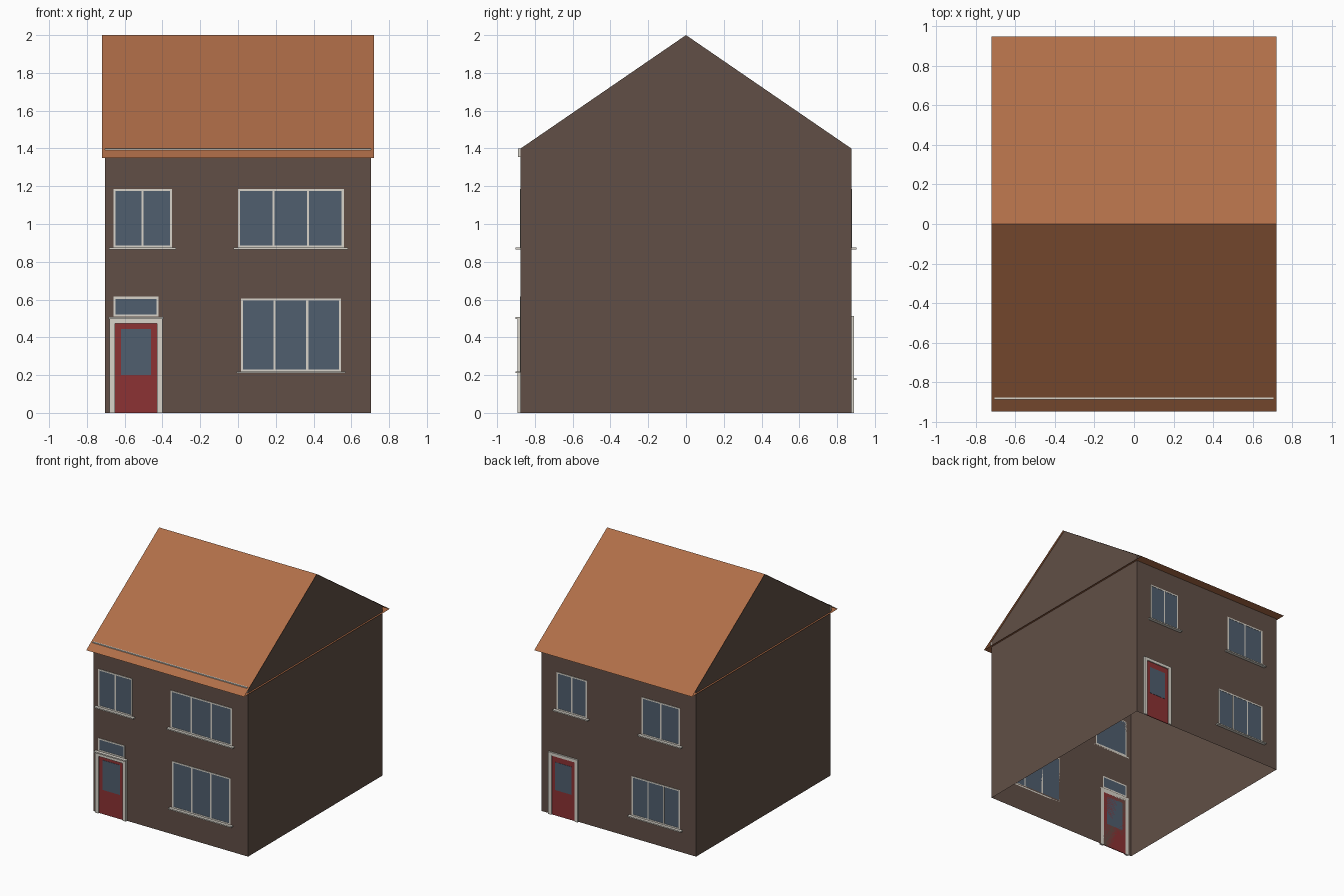
import bpy, bmesh

if "Cube" in bpy.data.objects:
    bpy.data.objects.remove(bpy.data.objects["Cube"])

W, D, H, TOP = 0.705, 0.875, 1.40, 2.0        # half width, half depth, wall height, ridge
RW, RD, RZ = 0.72, 0.95, 1.35                 # roof half width, half depth, eave height


def material(name, hex_rgb):
    m = bpy.data.materials.new(name)
    lin = [((c / 255 + 0.055) / 1.055) ** 2.4 for c in hex_rgb]
    m.diffuse_color = (*lin, 1)
    m.use_nodes = True
    m.node_tree.nodes["Principled BSDF"].inputs["Base Color"].default_value = m.diffuse_color
    return m


BRICK = material("brick", (97, 79, 70))
TILE = material("roof_tile", (176, 110, 72))
TRIM = material("trim", (216, 212, 202))
GLASS = material("glass", (80, 94, 110))
RED = material("door_red", (140, 50, 52))


def mesh_object(name, verts, faces, mat):
    me = bpy.data.meshes.new(name)
    me.from_pydata(verts, [], faces)
    me.materials.append(mat)
    ob = bpy.data.objects.new(name, me)
    bpy.context.collection.objects.link(ob)
    return ob


def boxes(name, parts, side, mat):
    """Boxes on a facade: each (u0, u1, z0, z1, depth), u runs left to right as seen
    from outside; side -1 is the front, +1 the back."""
    bm = bmesh.new()
    for u0, u1, z0, z1, d in parts:
        res = bmesh.ops.create_cube(bm, size=1)
        for v in res["verts"]:
            u = (u0 + u1) / 2 + v.co.x * (u1 - u0)
            z = (z0 + z1) / 2 + v.co.z * (z1 - z0)
            out = D + (v.co.y + 0.5) * d
            v.co = (-side * u, side * out, z)
    bmesh.ops.recalc_face_normals(bm, faces=bm.faces)
    me = bpy.data.meshes.new(name)
    bm.to_mesh(me)
    bm.free()
    me.materials.append(mat)
    ob = bpy.data.objects.new(name, me)
    bpy.context.collection.objects.link(ob)


def window(name, side, u0, u1, z0, z1, panes, sill=True):
    t, d = 0.011, 0.004
    bars = [(u0, u1, z0, z0 + t, d), (u0, u1, z1 - t, z1, d)]
    for i in range(panes + 1):
        u = u0 + (u1 - u0 - t) * i / panes
        bars.append((u, u + t, z0 + t, z1 - t, d))
    boxes(name + "_frame", bars, side, TRIM)
    boxes(name + "_glass", [(u0 + t, u1 - t, z0 + t, z1 - t, 0.002)], side, GLASS)
    if sill:
        boxes(name + "_sill", [(u0 - 0.023, u1 + 0.023, z0 - 0.01, z0, 0.027)], side, TRIM)


def door(name, side, u0, u1, top, depth, g0, g1):
    t = 0.03
    boxes(name + "_frame", [(u0, u0 + t, 0, top, depth), (u1 - t, u1, 0, top, depth),
                            (u0 + t, u1 - t, top - 0.025, top, depth)], side, TRIM)
    boxes(name + "_panel", [(u0 + t, u1 - t, 0, top - 0.025, 0.006)], side, RED)
    boxes(name + "_glass", [(u0 + 0.06, u1 - 0.06, g0, g1, 0.008)], side, GLASS)


# Open-bottomed wall shell
ring = [(-W, -D), (W, -D), (W, D), (-W, D)]
mesh_object("walls", [(x, y, z) for z in (0, H) for x, y in ring],
            [(i, (i + 1) % 4, (i + 1) % 4 + 4, i + 4) for i in range(4)], BRICK)

# Gable triangles
for s, side in ((1, "right"), (-1, "left")):
    mesh_object("gable_" + side, [(s * W, -D * s, H), (s * W, D * s, H), (s * W, 0, TOP)],
                [(0, 1, 2)], BRICK)

# Roof sheets with a flat soffit, open at the ends
prof = [(-RD, RZ), (RD, RZ), (0, TOP)]
mesh_object("roof", [(x, y, z) for x in (-RW, RW) for y, z in prof],
            [(i, (i + 1) % 3, (i + 1) % 3 + 3, i + 3)[::-1] for i in range(3)], TILE)

# Front gutter board
boxes("gutter_board", [(-W, W, 1.355, 1.40, 0.014)], -1, TRIM)

# Front facade
window("front_upper_left_window", -1, -0.66, -0.35, 0.875, 1.185, 2)
window("front_upper_right_window", -1, 0.0, 0.56, 0.875, 1.185, 3)
window("front_lower_window", -1, 0.015, 0.545, 0.22, 0.605, 3)
window("front_door_fanlight", -1, -0.66, -0.42, 0.51, 0.615, 1, sill=False)
door("front_door", -1, -0.68, -0.40, 0.497, 0.017, 0.20, 0.445)
boxes("front_door_lintel", [(-0.685, -0.395, 0.497, 0.507, 0.027)], -1, TRIM)

# Back facade
window("back_upper_left_window", 1, -0.565, -0.29, 0.875, 1.185, 2)
window("back_upper_right_window", 1, 0.21, 0.56, 0.875, 1.185, 2)
window("back_lower_window", 1, 0.12, 0.56, 0.185, 0.51, 3)
door("back_door", 1, -0.637, -0.367, 0.513, 0.014, 0.21, 0.44)
